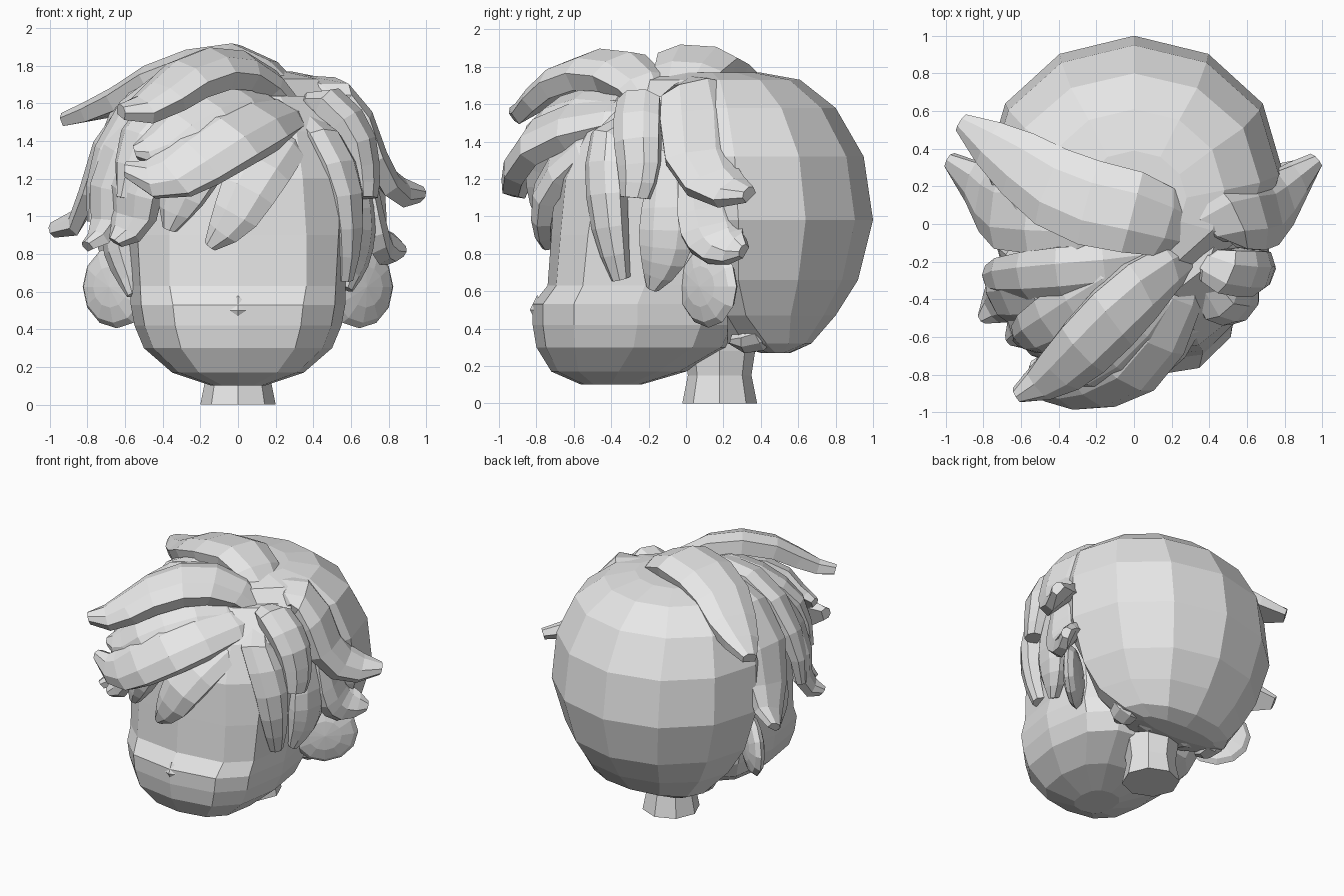
import bpy
import bmesh
from math import sin, cos, pi, copysign
from mathutils import Vector, Matrix

default_cube = bpy.data.objects.get("Cube")
if default_cube:
    bpy.data.objects.remove(default_cube, do_unlink=True)

# Single plain clay colour
clay = bpy.data.materials.new("light_grey_clay")
clay.use_nodes = True
clay.diffuse_color = (.8, .8, .8, 1)
clay.node_tree.nodes["Principled BSDF"].inputs["Base Color"].default_value = (.8, .8, .8, 1)


def finish(name, bm):
    """Turn a bmesh into a flat-shaded object."""
    bmesh.ops.recalc_face_normals(bm, faces=bm.faces)
    mesh = bpy.data.meshes.new(name)
    bm.to_mesh(mesh)
    bm.free()
    mesh.materials.append(clay)
    obj = bpy.data.objects.new(name, mesh)
    bpy.context.collection.objects.link(obj)
    return obj


def loft(name, rings):
    """Bridge a series of equal rings and cap both ends."""
    bm = bmesh.new()
    loops = [[bm.verts.new(p) for p in ring] for ring in rings]
    count = len(loops[0])
    for lower, upper in zip(loops, loops[1:]):
        for i in range(count):
            j = (i + 1) % count
            bm.faces.new((lower[i], lower[j], upper[j], upper[i]))
    bm.faces.new(loops[0][::-1])
    bm.faces.new(loops[-1])
    return finish(name, bm)


def power(value, exponent):
    return copysign(abs(value) ** exponent, value)


def oval(z, centre, half_width, half_depth, sides=12, exponent=1.0, front_limit=-2):
    """Horizontal ring, boxier for small exponents, flattened at front_limit."""
    ring = []
    for i in range(sides):
        angle = 2 * pi * i / sides
        x = half_width * power(sin(angle), exponent)
        y = centre - half_depth * power(cos(angle), exponent)
        ring.append((x, max(y, front_limit), z))
    return ring


def spline(points, t):
    """Catmull-Rom point at t in the range zero to one."""
    last = len(points) - 1
    i = min(int(t * last), last - 1)
    u = t * last - i
    b, c = points[i], points[i + 1]
    a = points[i - 1] if i > 0 else 2 * b - c
    d = points[i + 2] if i + 2 <= last else 2 * c - b
    return b + u * ((c - a) + u * ((2 * a - 5 * b + 4 * c - d) + u * (3 * b - a - 3 * c + d))) / 2


HEAD_CENTRE = Vector((0, 0, .9))
SECTION = ((-1, -.1), (-.45, .8), (.45, .8), (1, -.1), (.9, -1.8), (-.9, -1.8))


def lock(name, half_width, *path, thick=.05, root=.45, tip=.22, steps=7):
    """Hair lock: a tapered slab that follows a path over the head."""
    points = [Vector(p) for p in path]
    rings, previous = [], None
    for k in range(steps + 1):
        t = k / steps
        here = spline(points, t)
        along = spline(points, min(t + .02, 1)) - spline(points, max(t - .02, 0))
        side = along.cross(here - HEAD_CENTRE).normalized()
        if previous:
            side = (side + previous).normalized()
        previous = side
        out = side.cross(along).normalized()
        # Narrow root, full middle, pointed tip
        if t < .4:
            taper = root + (1 - root) * sin(pi / 2 * t / .4)
        else:
            taper = 1 - (1 - tip) * ((t - .4) / .6) ** 2
        w, h = half_width * taper, thick * (.3 + taper * .7)
        rings.append([here + side * (a * w) + out * (b * h) for a, b in SECTION])
    return loft(name, rings)


# Face and skull: height, front, back, half width, boxiness
skull = ((.1, -.56, -.24, .14, .8), (.17, -.72, 0, .35, .75), (.3, -.8, .24, .5, .72),
         (.42, -.82, .3, .55, .72), (.53, -.82, .3, .57, .72), (.63, -.74, .3, .57, .65),
         (.9, -.72, .3, .59, .7), (1.2, -.7, .3, .62, .85), (1.45, -.58, .3, .58, .9),
         (1.64, -.4, .3, .45, 1))
loft("face", [oval(z, (f + b) / 2, w, (b - f) / 2, exponent=e) for z, f, b, w, e in skull])

# Back hair: height, centre, half width, half depth
back_hair = ((.27, .48, .32, .08), (.32, .43, .45, .24), (.47, .32, .58, .48),
             (.66, .28, .69, .64), (.98, .28, .79, .72), (1.32, .26, .77, .69),
             (1.58, .22, .67, .58), (1.73, .18, .48, .43), (1.77, .14, .28, .25))
loft("back_hair", [oval(z, c, w, d, front_limit=.22 - .6 * max(0, z - .8))
                   for z, c, w, d in back_hair])

# Neck
loft("neck", [oval(z, .18, r, r, sides=8)
              for z, r in ((0, .2), (.15, .17), (.28, .19), (.45, .19))])

# Nose
bm = bmesh.new()
bmesh.ops.create_cone(bm, cap_ends=True, segments=4, radius1=.08, radius2=0, depth=.04,
                      matrix=Matrix.Translation((0, -.815, .5)) @ Matrix.Rotation(pi / 2, 4, "X"))
finish("nose", bm)

# Ears: flattened balls turned half forward
for label, s in (("left_ear", 1), ("right_ear", -1)):
    bm = bmesh.new()
    frame = Matrix(((s * .18, 0, s * .04, s * .645), (.15, 0, -.05, .12),
                    (0, .22, 0, .625), (0, 0, 0, 1)))
    bmesh.ops.create_uvsphere(bm, u_segments=12, v_segments=6, radius=1, matrix=frame)
    finish(label, bm)

# Fringe, swept from the parting
lock("fringe_crest", .18, (.32, -.16, 1.58), (.14, -.28, 1.77), (-.08, -.48, 1.83),
     (-.3, -.7, 1.75), (-.46, -.84, 1.61), (-.62, -.92, 1.57), thick=.06)
lock("fringe_back", .17, (.25, -.18, 1.6), (-.1, -.32, 1.74), (-.38, -.5, 1.6),
     (-.56, -.6, 1.4), (-.62, -.62, 1.1))
lock("fringe_middle", .17, (.28, -.2, 1.56), (.05, -.5, 1.63), (-.22, -.75, 1.54),
     (-.42, -.8, 1.38), (-.55, -.78, 1.35))
lock("fringe_sweep", .19, (.32, -.17, 1.55), (.2, -.5, 1.55), (0, -.79, 1.46),
     (-.25, -.91, 1.3), (-.42, -.91, 1.2), (-.6, -.85, 1.25), thick=.06)
lock("fringe_centre", .16, (.32, -.2, 1.52), (.24, -.52, 1.42), (.09, -.75, 1.2),
     (-.03, -.79, .98), (-.15, -.75, .84))
lock("fringe_under", .17, (.2, -.3, 1.5), (-.15, -.74, 1.4), (-.3, -.78, 1.15),
     (-.37, -.74, .93))
lock("fringe_outer", .18, (.1, -.2, 1.6), (-.35, -.58, 1.48), (-.55, -.62, 1.2),
     (-.58, -.6, .98), (-.66, -.62, .87))

# Right side hair
lock("right_temple_lock", .16, (.1, -.15, 1.65), (-.45, -.38, 1.58), (-.7, -.4, 1.25),
     (-.73, -.42, .95), (-.81, -.5, .85))
lock("right_front_lock", .14, (.3, -.15, 1.58), (-.1, -.23, 1.76), (-.5, -.27, 1.66),
     (-.74, -.29, 1.3), (-.78, -.3, .97))
lock("right_side_lock", .22, (.3, -.05, 1.6), (-.1, .03, 1.78), (-.5, .06, 1.66),
     (-.75, .08, 1.33), (-.83, .18, 1.03), (-.99, .33, .94))
lock("right_crown_lock", .23, (.3, -.04, 1.66), (.04, .05, 1.86), (-.35, .15, 1.8),
     (-.66, .35, 1.63), (-.92, .54, 1.53), thick=.06, root=.6)
lock("right_sideburn", .12, (-.65, -.18, 1.15), (-.67, -.18, .85), (-.57, -.28, .58))

# Left side hair
lock("left_side_lock", .2, (.31, -.05, 1.58), (.45, .02, 1.72), (.63, .05, 1.58),
     (.75, .08, 1.3), (.85, .19, 1.17), (.98, .33, 1.13), thick=.055)
lock("left_front_lock", .13, (.32, -.17, 1.55), (.47, -.25, 1.65), (.65, -.27, 1.47),
     (.7, -.26, 1.25), (.7, -.28, 1.1), thick=.055, tip=.6)
lock("left_fringe_lock", .12, (.32, -.18, 1.52), (.45, -.42, 1.46), (.58, -.45, 1.2),
     (.61, -.42, .9), (.58, -.36, .66), tip=.4)
lock("left_sideburn", .15, (.62, -.1, 1.35), (.68, -.1, 1), (.66, -.12, .78), (.59, -.18, .61))
lock("left_ear_lock", .17, (.67, .05, 1.35), (.73, .12, 1), (.78, .18, .87), (.88, .3, .82))

# Nape tufts
for index in range(5):
    x = (index - 2) * .2
    lock(f"nape_tuft_{index}", .1, (x, .68 - abs(x) / 2, .38), (x, .45 - abs(x) / 4, .31),
         (x * .9, .24, .33), steps=3, thick=.04)
